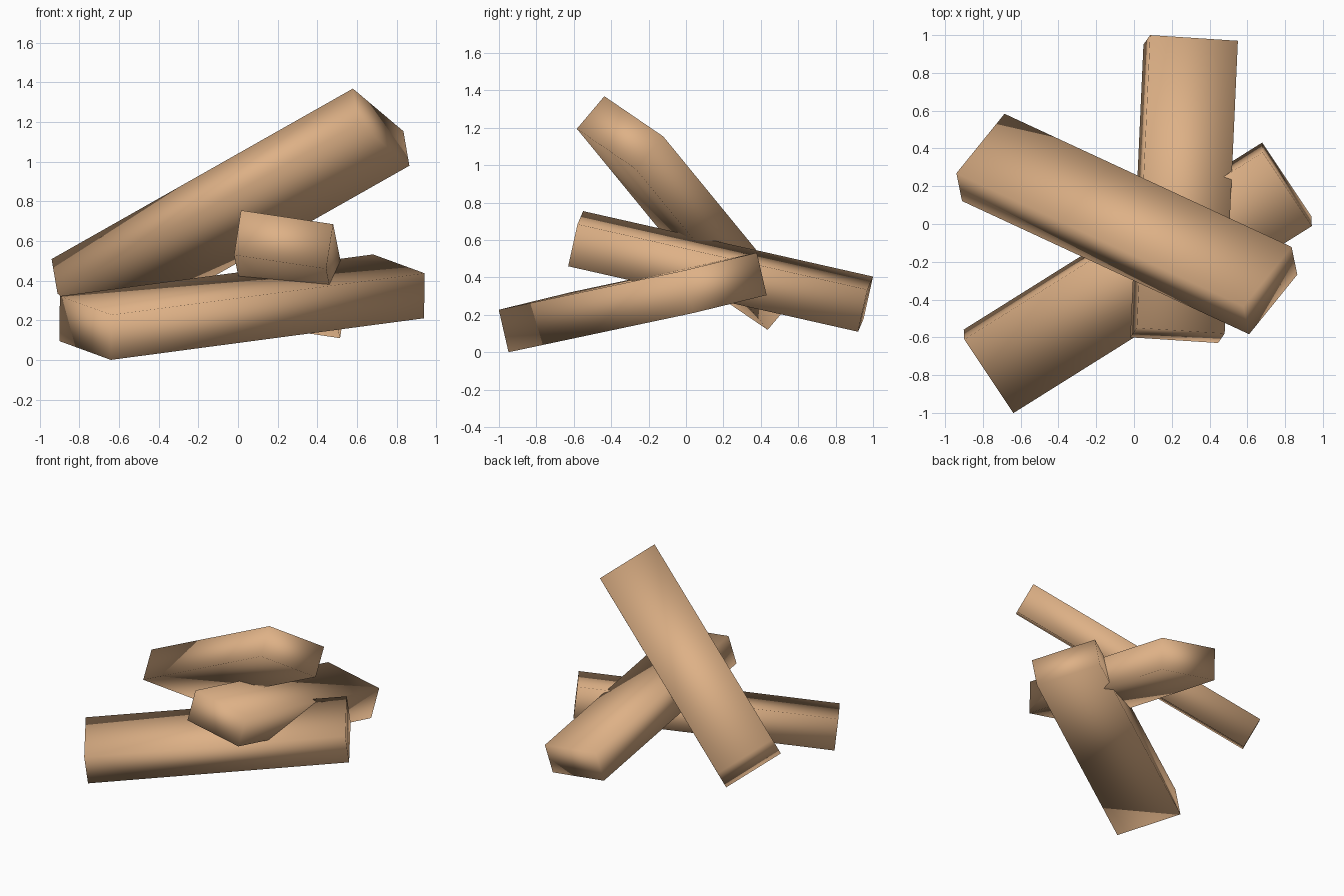
import bpy
from mathutils import Matrix, Vector

if "Cube" in bpy.data.objects:
    bpy.data.objects.remove(bpy.data.objects["Cube"])

# Single bare wood colour
wood = bpy.data.materials.new("light_wood")
wood.diffuse_color = (0.73, 0.44, 0.24, 1.0)
wood.use_nodes = True
wood.node_tree.nodes["Principled BSDF"].inputs["Base Color"].default_value = wood.diffuse_color


def plank(name, centre, length, width, thick):
    """Softly shaded block whose full edge vectors are length, width and thick."""
    bpy.ops.mesh.primitive_cube_add(size=1)
    ob = bpy.context.object
    ob.name = name
    edges = Matrix((length, width, thick)).transposed()
    if edges.determinant() < 0:          # keep faces pointing outwards
        edges.col[1] = -edges.col[1]
    ob.data.transform(edges.to_4x4())
    ob.location = Vector(centre)
    ob.data.materials.append(wood)
    for poly in ob.data.polygons:
        poly.use_smooth = True
    return ob


# Lowest plank, running front left to back right
plank("bottom_plank", (0.02, -0.285, 0.266),
      (1.58, 0.99, 0.21), (-0.26, 0.39, 0.095), (0.003, -0.052, 0.227))

# Middle plank, running front to back and sloping down to the back
plank("middle_plank", (0.265, 0.185, 0.432),
      (0.07, 1.55, -0.35), (0.465, -0.03, -0.07), (0.035, 0.05, 0.225))

# Top plank, leaning across the other two
plank("top_plank", (-0.038, 0.0, 0.744),
      (1.52, -0.705, 0.86), (0.255, 0.315, -0.215), (-0.03, 0.147, 0.174))
